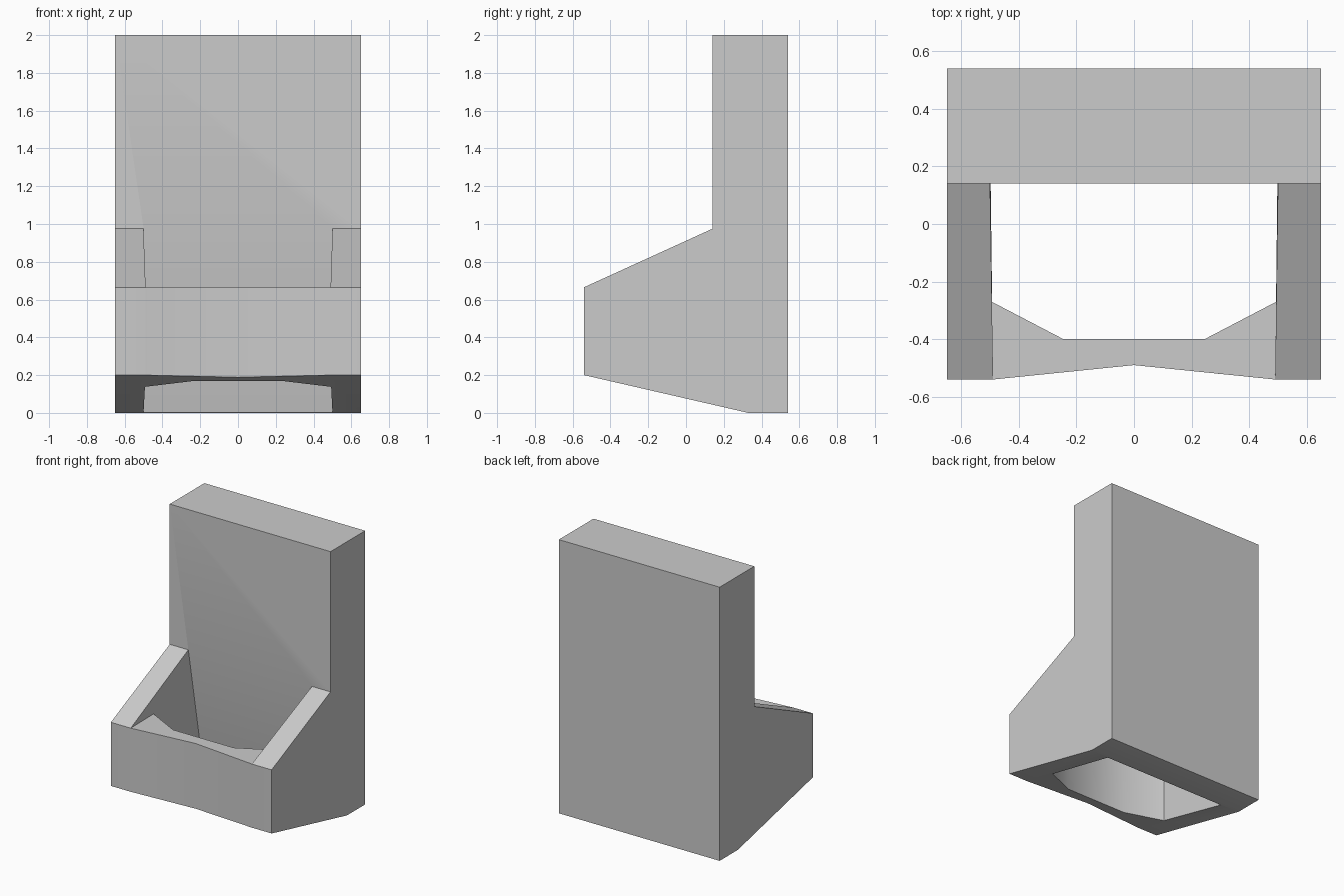
import bpy
import bmesh
import math

default = bpy.data.objects.get("Cube")
if default:
    bpy.data.objects.remove(default, do_unlink=True)

HALF = 0.65      # half the outer width
FRONT, BACK = -0.54, 0.54
RIM = 0.665      # top of the front panel

grey = bpy.data.materials.new("plain grey")
grey.use_nodes = True
colour = (0.6, 0.6, 0.6, 1)
grey.diffuse_color = colour
grey.node_tree.nodes["Principled BSDF"].inputs["Base Color"].default_value = colour


def loft(name, lower, upper):
    """Closed solid between two matching outlines."""
    bm = bmesh.new()
    a = [bm.verts.new(p) for p in lower]
    b = [bm.verts.new(p) for p in upper]
    bm.faces.new(a)
    bm.faces.new(b)
    for i in range(len(a)):
        j = (i + 1) % len(a)
        bm.faces.new((a[i], a[j], b[j], b[i]))
    bmesh.ops.recalc_face_normals(bm, faces=bm.faces)
    mesh = bpy.data.meshes.new(name)
    bm.to_mesh(mesh)
    bm.free()
    mesh.materials.append(grey)
    ob = bpy.data.objects.new(name, mesh)
    bpy.context.collection.objects.link(ob)
    return ob


def combine(target, other, operation):
    """Apply a boolean and remove the helper."""
    mod = target.modifiers.new(operation.lower(), "BOOLEAN")
    mod.operation = operation
    mod.solver = "EXACT"
    mod.object = other
    other.hide_render = True
    bpy.context.view_layer.objects.active = target
    bpy.ops.object.modifier_apply(modifier=mod.name)
    bpy.data.objects.remove(other, do_unlink=True)


def underside(y):
    return 0.2 * (0.33 - y) / (0.33 - FRONT)


def back_wall(z):
    return 0.32 - 0.18 * z / 0.98


def inner_x(y):
    return 0.5 + 0.01 * (y - 0.14) / 0.68


# Side silhouette: tall back, sloping arms, raised underside
profile = [(0.14, 2), (BACK, 2), (BACK, 0), (0.33, 0),
           (FRONT, 0.2), (FRONT, RIM), (0.14, 0.975)]
body = loft("hopper_body", [(-HALF, y, z) for y, z in profile],
            [(HALF, y, z) for y, z in profile])


# Open trough between the arms, with a leaning back wall
def trough_ring(z):
    y0, y1 = -0.8, back_wall(z)
    x0, x1 = inner_x(y0), 0.5
    return [(-x0, y0, z), (x0, y0, z), (x1, y1, z), (-x1, y1, z)]


combine(body, loft("trough_cutter", trough_ring(-0.2), trough_ring(1.3)), "DIFFERENCE")

# Front panel: shallow inward crease outside, chamfered corners inside
half = [(0.49, FRONT), (0.57, FRONT + 0.01), (0.57, -0.27), (0.494, -0.27), (0.245, -0.4)]
outline = [(0, -0.49)] + half + [(-x, y) for x, y in reversed(half)]
panel = loft("front_panel", [(x, y, underside(y)) for x, y in outline],
             [(x, y, RIM) for x, y in outline])
combine(body, panel, "UNION")

# Tidy coplanar pieces and shade
bm = bmesh.new()
bm.from_mesh(body.data)
bmesh.ops.remove_doubles(bm, verts=bm.verts, dist=0.0005)
bmesh.ops.dissolve_limit(bm, angle_limit=math.radians(0.5), verts=bm.verts, edges=bm.edges)
bm.to_mesh(body.data)
bm.free()
bpy.ops.object.select_all(action="DESELECT")
body.select_set(True)
bpy.context.view_layer.objects.active = body
bpy.ops.object.shade_smooth_by_angle(angle=math.radians(30))
